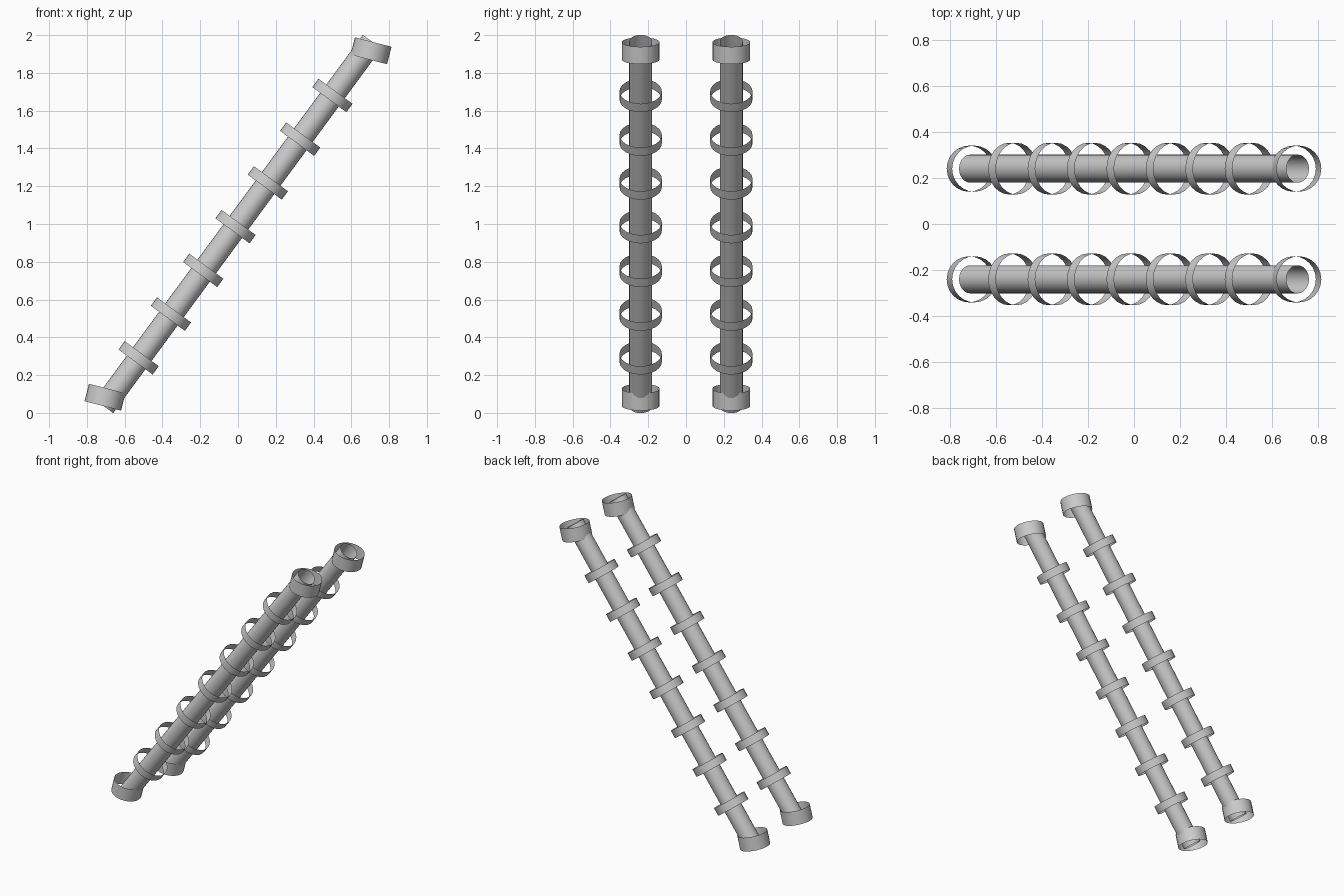
import bpy
import math

if "Cube" in bpy.data.objects:
    bpy.data.objects.remove(bpy.data.objects["Cube"])

SIDES = 24
LEAN = math.atan2(1.42, 1.93)      # tilt of the rods towards +x
LENGTH = math.hypot(1.42, 1.93)
END_TILT = math.radians(14.5)      # end collars stand closer to upright


def open_tube(name, radius, depth, location, tilt):
    """Thin open-ended tube, tilted in the x-z plane."""
    bpy.ops.mesh.primitive_cylinder_add(
        vertices=SIDES, radius=radius, depth=depth, end_fill_type='NOTHING',
        location=location, rotation=(0, tilt, 0))
    obj = bpy.context.object
    obj.name = name
    bpy.ops.object.shade_smooth_by_angle(angle=math.radians(40))
    return obj


for side, y in (("front", -0.24), ("back", 0.24)):
    # Long slanted hollow rod
    open_tube(f"{side}_rod", 0.061, LENGTH, (0, y, 1.0), LEAN)

    # Seven loose rings strung along the rod, square to its axis
    for i in range(-3, 4):
        x = -0.013 + 0.171 * i
        z = 0.986 + 0.2315 * i
        open_tube(f"{side}_ring_{i + 4}", 0.112, 0.055, (x, y, z), LEAN)

    # Taller collars at both ends
    for end, s in (("lower", -1), ("upper", 1)):
        open_tube(f"{side}_{end}_collar", 0.1, 0.095,
                  (0.704 * s, y, 1.0 + 0.917 * s), END_TILT)
